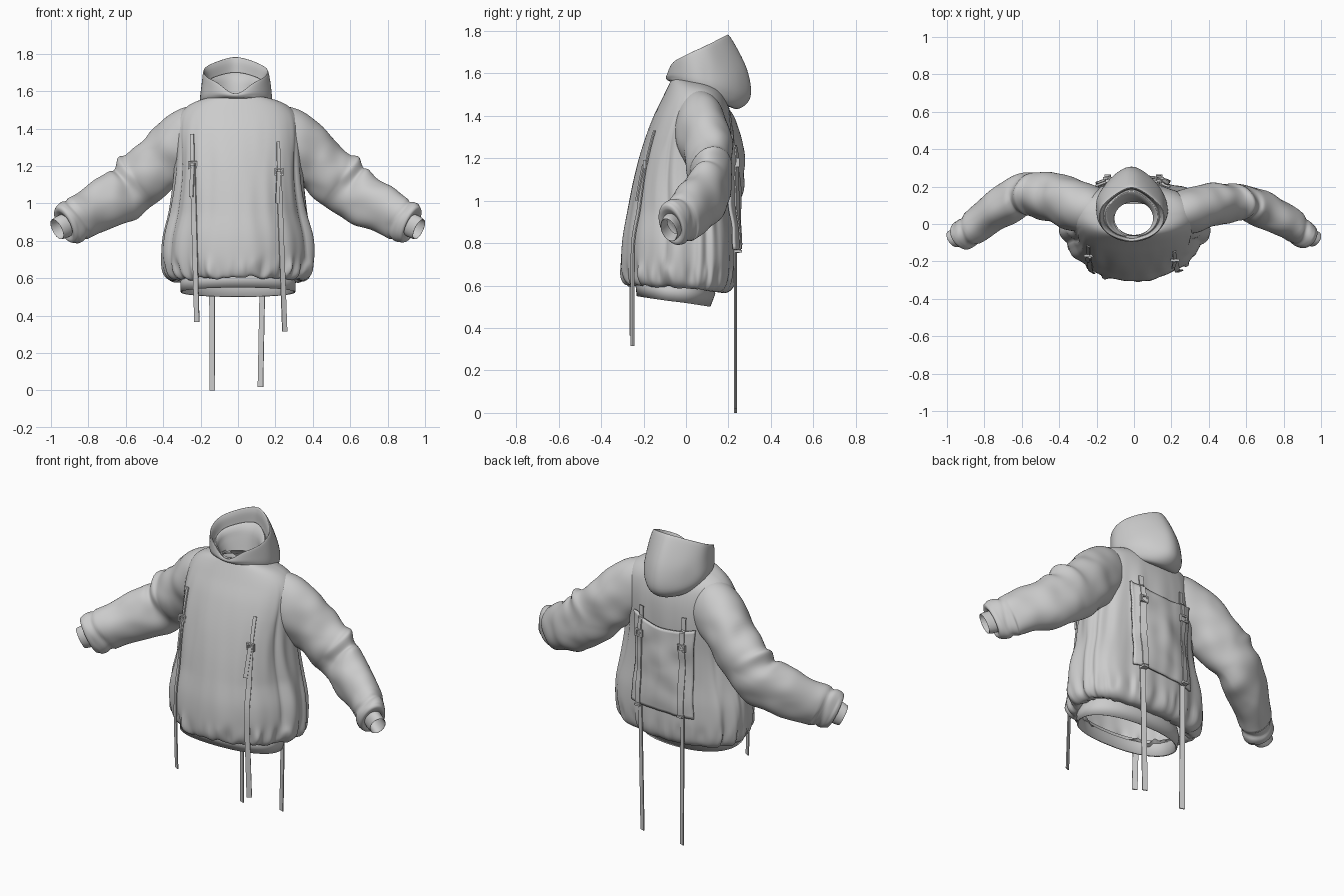
import bpy, bmesh
from math import sin, cos, pi, exp, copysign
from mathutils import Vector, noise
from mathutils.bvhtree import BVHTree

if "Cube" in bpy.data.objects:
    bpy.data.objects.remove(bpy.data.objects["Cube"])


def gauss(x, c, w):
    return exp(-((x - c) / w) ** 2)


def spline(rows, steps):
    """Catmull-Rom interpolation through tuples"""
    out = []
    for i in range(len(rows) - 1):
        p0, p1 = rows[max(i - 1, 0)], rows[i]
        p2, p3 = rows[i + 1], rows[min(i + 2, len(rows) - 1)]
        for k in range(steps):
            t = k / steps
            out.append(tuple(0.5 * (2 * b + (c - a) * t + (2 * a - 5 * b + 4 * c - d) * t * t
                       + (3 * b - a - 3 * c + d) * t ** 3) for a, b, c, d in zip(p0, p1, p2, p3)))
    return out + [tuple(rows[-1])]


def grid_object(name, rings, closed=True, thick=0.0, smooth=True):
    """Skin a list of point rows into one cloth surface"""
    bm = bmesh.new()
    vs = [[bm.verts.new(p) for p in r] for r in rings]
    n = len(rings[0])
    for a, b in zip(vs, vs[1:]):
        for j in range(n if closed else n - 1):
            k = (j + 1) % n
            bm.faces.new((a[j], a[k], b[k], b[j]))
    bmesh.ops.recalc_face_normals(bm, faces=bm.faces)
    me = bpy.data.meshes.new(name)
    bm.to_mesh(me)
    bm.free()
    ob = bpy.data.objects.new(name, me)
    bpy.context.collection.objects.link(ob)
    for p in me.polygons:
        p.use_smooth = smooth
    if thick:
        m = ob.modifiers.new("thickness", 'SOLIDIFY')
        m.thickness, m.offset = thick, 0
    return ob


def ring(row, n, e=1.0, point=0.0, notch=0.0, mid=None):
    """Oval ring: half width, front y, back y, front z, back z; mid = y of widest point"""
    hw, yf, yb, zf, zb = row
    m = (yf + yb) / 2 if mid is None else mid
    pts = []
    for j in range(n):
        a = 2 * pi * j / n
        s, c = sin(a), cos(a)
        b = (1 - c) / 2
        x = hw * copysign(abs(s) ** e, s) * (1 - point * b ** 3)
        y = m - (m - yf if c > 0 else yb - m) * copysign(abs(c) ** e, c)
        d = min(a, 2 * pi - a)
        pts.append(Vector((x, y, zf + (zb - zf) * b - notch * gauss(d, 0, 0.4))))
    return pts


# Body: ballooning torso gathered at the hem
body_rows = [(.305, -.235, .13, .625, .58), (.35, -.28, .185, .605, .565), (.39, -.303, .225, .64, .60),
             (.405, -.308, .238, .72, .69), (.40, -.30, .235, .83, .81), (.37, -.275, .22, .96, .95),
             (.348, -.245, .215, 1.1, 1.1), (.338, -.205, .22, 1.25, 1.25), (.335, -.16, .215, 1.38, 1.37),
             (.318, -.115, .20, 1.475, 1.45), (.27, -.085, .18, 1.538, 1.50), (.195, -.068, .155, 1.572, 1.53),
             (.105, -.06, .125, 1.582, 1.545)]
body = []
for row in spline(body_rows, 7):
    low = min(1, max(0, (1.3 - row[3]) / .35))
    my = ((row[1] + row[2]) / 2 + .01) * (1 - low) + .04 * low
    pts = ring(row, 180, 0.9 + .09 * low, mid=my)
    for j, p in enumerate(pts):
        a = 2 * pi * j / 180
        d = min(a, 2 * pi - a)
        z = p.z
        fade = min(1, max(0, (1.5 - z) / .3))
        side = .3 + .7 * min(1, d / 1.3)
        f = .06 * noise.noise(Vector((cos(a) * 5, sin(a) * 5, z * 2))) * fade * side
        hem = gauss(z, .645, .05)
        f += hem * .07 * noise.noise(Vector((cos(a) * 9, sin(a) * 9, 3)))
        f -= .025 * gauss(d, 1.15, .035) * fade * min(1, max(0, (z - .66) / .1))
        p += Vector((p.x, p.y - my, 0)) * f
        p.z += hem * .04 * noise.noise(Vector((cos(a) * 8, sin(a) * 8, 9)))
    body.append(pts)
torso = grid_object("body", body)

# Hem band, doubled cloth
band_rows = [(.295, -.228, .135, .64, .60), (.308, -.238, .138, .60, .56), (.306, -.232, .115, .55, .50),
             (.298, -.224, .108, .552, .503), (.29, -.222, .125, .62, .58)]
grid_object("hem_band", [ring(r, 120, 0.9) for r in band_rows])

# Hood: outer shell rolls over the rim, an inner lining collar steps down to the neck
hood_rows = [(.125, -.06, .17, 1.565, 1.46, 0, 0), (.172, -.083, .245, 1.575, 1.432, .2, .01),
             (.197, -.094, .304, 1.595, 1.49, .4, .02), (.198, -.094, .287, 1.615, 1.62, .5, .03),
             (.185, -.088, .208, 1.643, 1.772, .5, .055), (.172, -.078, .188, 1.633, 1.76, .5, .055),
             (.158, -.072, .185, 1.60, 1.69, .45, .04), (.145, -.07, .172, 1.612, 1.70, .4, .045),
             (.122, -.066, .14, 1.595, 1.655, .2, .03), (.103, -.06, .118, 1.56, 1.55, 0, 0)]
hood = []
for r in spline(hood_rows, 6):
    pts = ring(r[:5], 120, 0.95, r[5], r[6])
    lean = min(1, max(0, (r[3] - 1.56) / .03))
    for p in pts:
        p.x = p.x * (1 + .05 * noise.noise(Vector((p.x * 9, p.y * 9, p.z * 7)))) - .014 * lean
    hood.append(pts)
grid_object("hood", hood)
grid_object("neck_seam", [ring((.12 + .012 * cos(t), -.07 - .012 * cos(t), .13, 1.57 + .01 * sin(t),
            1.52), 80) for t in [k * pi / 4 for k in range(9)]])

# Sleeves and cuffs: x, y, z, vertical radius, depth radius
arm = [(.15, .055, 1.415, .10, .09), (.21, .065, 1.39, .142, .122), (.29, .085, 1.338, .158, .136),
       (.40, .12, 1.238, .155, .13), (.49, .14, 1.155, .147, .12), (.55, .145, 1.105, .152, .115),
       (.61, .13, 1.055, .15, .112), (.70, .085, 1.0, .138, .108), (.80, .027, .95, .126, .10),
       (.87, -.028, .915, .118, .09), (.918, -.062, .89, .11, .082), (.93, -.068, .882, .09, .068),
       (.922, -.063, .885, .06, .05)]
cuff = [(.90, -.05, .895, .058, .052), (.935, -.068, .878, .064, .052), (.965, -.08, .863, .06, .05),
        (.961, -.078, .865, .055, .045), (.91, -.055, .89, .05, .042)]


def sleeve(name, rows, side, n=64):
    path = spline(rows, 8)
    rings = []
    for i, r in enumerate(path):
        ysc = 1.1 if side < 0 else .82
        c = Vector((r[0], r[1] * (ysc if r[1] > 0 else 1), r[2]))
        a_, b_ = path[max(i - 1, 0)], path[min(i + 1, len(path) - 1)]
        t = Vector(b_[:3]) - Vector(a_[:3])
        if r[0] > .85:
            t = Vector((.74, -.5, -.44))
        t.normalize()
        u = (Vector((0, 0, 1)) - t * t.z).normalized()
        v = t.cross(u)
        depth = r[4] * (1 if side < 0 else .88)
        pts = []
        for j in range(n):
            a = 2 * pi * j / n
            d = u * cos(a) * r[3] + v * sin(a) * depth
            p = c + d
            # cloth wrinkles, slanted elbow fold and turned wrist roll
            k = .13 * noise.noise(Vector((p.x * 9, p.y * 6 + side * 3, p.z * 9)))
            k *= min(1, max(.2, (r[0] - .2) / .2))
            k += .10 * gauss(r[0], .535 + .015 * sin(a), .018) * max(0, cos(a))
            k -= .11 * gauss(r[0], .58 + .02 * sin(a), .025) * max(0, cos(a))
            k -= .12 * gauss(r[0], .60, .05) * max(0, cos(a - pi / 2))
            k -= .09 * gauss(r[0], .875 + .012 * sin(2 * a), .012)
            p += d * (k if r[0] < .91 else k * .3)
            pts.append(Vector((p.x * side, p.y, p.z)))
        rings.append(pts)
    grid_object(name, rings)


for side, tag in ((-1, "left"), (1, "right")):
    sleeve("sleeve_" + tag, arm, side)
    sleeve("cuff_" + tag, cuff, side)


def tree(*obs):
    vs, fs = [], []
    for o in obs:
        k = len(vs)
        vs += [v.co.copy() for v in o.data.vertices]
        fs += [[i + k for i in p.vertices] for p in o.data.polygons]
    return BVHTree.FromPolygons(vs, fs)


def surface_y(bvh, x, z, side):
    hit = bvh.ray_cast(Vector((x, side * 2, z)), Vector((0, -side, 0)))[0]
    return hit.y if hit else None


# Back panel: loose pocket flap lying on the back
t_body = tree(torso)
flap = []
for i in range(31):
    v = i / 30
    row = []
    for j in range(31):
        u = j / 30
        z = 1.275 - .515 * v - .035 * sin(pi * u) * (1 - v) + .02 * (u - .5)
        x = (-.205 + .40 * u) * (1 - .06 * sin(pi * v))
        y = surface_y(t_body, x, z, 1) + .014
        bulge = .022 * sin(pi * u) * sin(pi * v) + .012 * noise.noise(Vector((x * 9, 2, z * 8)))
        row.append(Vector((x, max(y, .205) + bulge, z)))
    flap.append(row)
panel = grid_object("back_panel", flap, False, .012)
t_back = tree(torso, panel)


def strap(name, bvh, top, bottom, width, side, lift=.012, hang=None):
    """Webbing that follows the cloth with both edges, then hangs straight"""
    rows, ys = [], [hang, hang and hang - .01]
    for i in range(41):
        t = i / 40
        x = top[0] + (bottom[0] - top[0]) * t
        z = top[1] + (bottom[1] - top[1]) * t
        row = []
        for k in (0, 1):
            xe = x + (k - .5) * width
            h = surface_y(bvh, xe, z, side) if hang is None and z > .68 else None
            if h is not None:
                h += side * lift
                ys[k] = h if ys[k] is None or side > 0 else min(ys[k], h)
            row.append(Vector((xe, ys[k], z)))
        rows.append(row)
    return grid_object(name, rows, False, .006, False)


def box(name, size, loc):
    bpy.ops.mesh.primitive_cube_add(size=1, location=loc)
    o = bpy.context.object
    o.name, o.scale = name, size
    m = o.modifiers.new("bevel", 'BEVEL')
    m.width, m.segments = .003, 2


def buckle(name, bvh, x, z, side):
    y = surface_y(bvh, x, z, side) + side * .014
    for k in (-1, 1):
        box(name + "_bar", (.046, .014, .009), (x, y, z + k * .016))
        box(name + "_side", (.009, .014, .04), (x + k * .02, y, z))


# Front straps with buckles and loose tails
for tag, x0, z0, zb, x1, z1 in (("left", -.245, 1.37, 1.205, -.22, .365), ("right", .215, 1.33, 1.17, .25, .315)):
    xb = x0 + (x1 - x0) * .1
    strap("front_upper_strap_" + tag, t_body, (x0, z0), (xb, zb), .018, -1, .008)
    strap("front_strap_" + tag, t_body, (xb, zb), (x1, z1), .026, -1)
    strap("front_strap_tail_" + tag, t_body, (xb, zb), (xb - .008, zb - .17), .02, -1, .02)
    buckle("front_buckle_" + tag, t_body, xb, zb, -1)

# Back straps over the panel, then hanging to the ground
for tag, x, zb, x1, z1 in (("left", -.14, 1.16, -.137, 0), ("right", .135, 1.18, .12, .018)):
    strap("back_upper_strap_" + tag, t_back, (x, 1.33), (x, zb), .026, 1)
    strap("back_panel_strap_" + tag, t_back, (x, zb), (x, .765), .034, 1, .014)
    strap("back_hanging_strap_" + tag, t_back, (x, .80), (x1, z1), .028, 1, 0, .238)
    buckle("back_buckle_" + tag, t_back, x, zb, 1)
    box("strap_loop_" + tag, (.034, .04, .012), (x, .245, .762))
